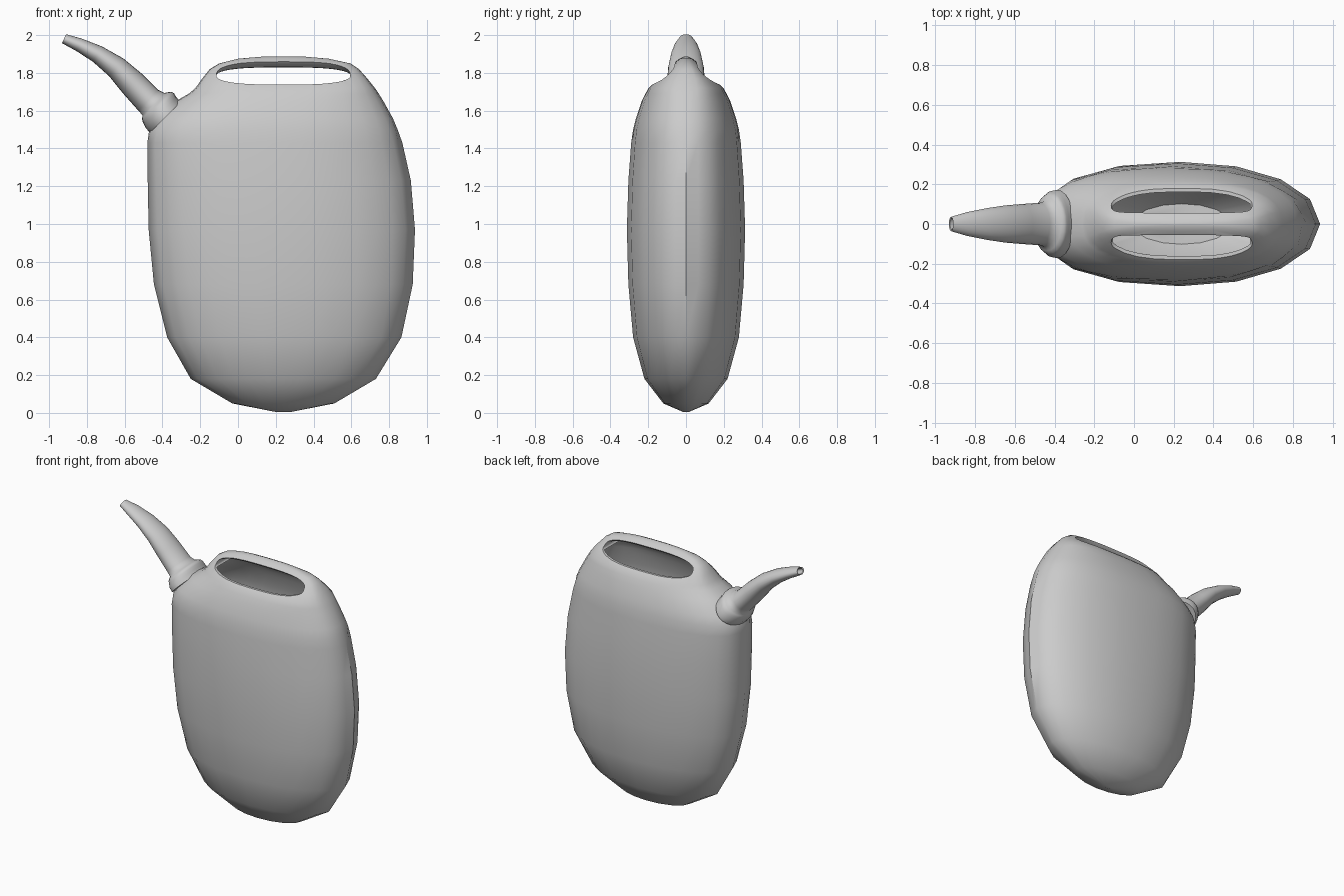
import bpy, bmesh, math
from mathutils import Vector

if "Cube" in bpy.data.objects:
    bpy.data.objects.remove(bpy.data.objects["Cube"])


def make_object(name, rings, angle=40):
    """Skin a list of equal-length closed rings and cap both ends."""
    bm = bmesh.new()
    loops = [[bm.verts.new(p) for p in ring] for ring in rings]
    n = len(loops[0])
    for a, b in zip(loops, loops[1:]):
        for i in range(n):
            j = (i + 1) % n
            bm.faces.new((a[i], a[j], b[j], b[i]))
    bm.faces.new(loops[0][::-1])
    bm.faces.new(loops[-1])
    bmesh.ops.remove_doubles(bm, verts=bm.verts, dist=0.0005)
    bmesh.ops.recalc_face_normals(bm, faces=bm.faces)
    mesh = bpy.data.meshes.new(name)
    bm.to_mesh(mesh)
    bm.free()
    ob = bpy.data.objects.new(name, mesh)
    bpy.context.collection.objects.link(ob)
    smooth(ob, angle)
    return ob


def smooth(ob, angle):
    bpy.ops.object.select_all(action='DESELECT')
    ob.select_set(True)
    bpy.context.view_layer.objects.active = ob
    bpy.ops.object.shade_smooth_by_angle(angle=math.radians(angle))


def spow(v, n):
    return math.copysign(abs(v) ** (2 / n), v)


def body_ring(z, xl, xr, hy, n_left, n_right, segs=32):
    c, r = (xl + xr) / 2, (xr - xl) / 2
    pts = []
    for i in range(segs):
        t = 2 * math.pi * i / segs
        n = n_right if math.cos(t) > 0 else n_left
        pts.append(Vector((c + r * spow(math.cos(t), n), hy * spow(math.sin(t), n), z)))
    if z < 1.5:  # coarse facets on the lower body
        for i in range(1, segs, 2):
            pts[i] = pts[i - 1].lerp(pts[(i + 1) % segs], 0.53)
    return pts


# height, left x, right x, half depth, squareness left, right
PROFILE = [
    (0.005, 0.2, 0.28, 0.015, 2, 2), (0.05, -0.03, 0.51, 0.12, 2, 2),
    (0.18, -0.25, 0.73, 0.22, 2, 2), (0.40, -0.375, 0.865, 0.28, 2.1, 2.1),
    (0.68, -0.445, 0.925, 0.305, 2.2, 2.1), (0.97, -0.473, 0.937, 0.313, 2.3, 2.1),
    (1.23, -0.478, 0.915, 0.305, 2.4, 2.1), (1.43, -0.48, 0.87, 0.29, 2.5, 2.2),
    (1.50, -0.47, 0.845, 0.28, 2.5, 2.3), (1.56, -0.43, 0.82, 0.265, 2.5, 2.3),
    (1.65, -0.33, 0.77, 0.235, 2.5, 2.4), (1.69, -0.26, 0.745, 0.215, 2.5, 2.5),
    (1.72, -0.225, 0.725, 0.198, 2.7, 2.7), (1.77, -0.19, 0.685, 0.147, 3, 3),
    (1.82, -0.15, 0.64, 0.095, 3, 3), (1.85, -0.10, 0.595, 0.068, 2.8, 2.8),
    (1.875, 0.0, 0.48, 0.035, 2.4, 2.4), (1.888, 0.15, 0.33, 0.008, 2, 2)]

body = make_object("can_body", [body_ring(*p) for p in PROFILE])

# Hollow inside of the can
T = 0.02
inner = [body_ring(z + (T if z < 0.3 else 0), xl + T, xr - T, hy - T * 0.9, a, b)
         for z, xl, xr, hy, a, b in PROFILE if 0.04 < z < 1.8]
cavity = make_object("cavity_cutter", inner)


# Handle opening: flares upward away from the middle so the grip is rounded
def hole_ring(y, top):
    low, c, r = 1.738, 0.24, 0.355
    mid = 1.785
    ring = []
    for i in range(40):
        t = 2 * math.pi * i / 40
        s = spow(math.sin(t), 2.2)
        ring.append((c + r * spow(math.cos(t), 3), y,
                     mid + s * ((top - mid) if s > 0 else (mid - low))))
    return ring


half = [(0.0, 1.829), (0.02, 1.832), (0.045, 1.847), (0.07, 1.875), (0.35, 1.9)]
stations = [(-y, t) for y, t in half[:0:-1]] + half
opening = make_object("opening_cutter", [hole_ring(y, t) for y, t in stations])

for cutter in (cavity, opening):
    mod = body.modifiers.new("cut", 'BOOLEAN')
    mod.operation = 'DIFFERENCE'
    mod.solver = 'EXACT'
    mod.object = cutter
    bpy.context.view_layer.objects.active = body
    bpy.ops.object.modifier_apply(modifier=mod.name)
    bpy.data.objects.remove(cutter, do_unlink=True)
smooth(body, 40)

# Spout with a collar: centre x, z, radius in the side plane, radius in y
SPOUT = [
    (-0.385, 1.565, 0.115, 0.172), (-0.408, 1.59, 0.115, 0.168),
    (-0.418, 1.61, 0.114, 0.157), (-0.428, 1.622, 0.11, 0.15),
    (-0.437, 1.628, 0.1, 0.135), (-0.447, 1.635, 0.083, 0.115),
    (-0.475, 1.655, 0.076, 0.107), (-0.56, 1.745, 0.072, 0.101),
    (-0.645, 1.83, 0.06, 0.094), (-0.745, 1.90, 0.047, 0.079),
    (-0.84, 1.948, 0.036, 0.06), (-0.921, 1.981, 0.026, 0.036),
    (-0.918, 1.979, 0.019, 0.028), (-0.84, 1.947, 0.026, 0.048)]
rings = []
for i, (x, z, rs, ry) in enumerate(SPOUT):
    k = min(max(i, 1), 10)
    d = Vector((SPOUT[k + 1][0] - SPOUT[k - 1][0], 0, SPOUT[k + 1][1] - SPOUT[k - 1][1]))
    d = Vector((-0.7, 0, 0.7)) if i < 6 else d
    d.normalize()
    side = Vector((d.z, 0, -d.x))
    rings.append([Vector((x, 0, z)) + side * rs * math.cos(2 * math.pi * j / 24)
                  + Vector((0, ry * math.sin(2 * math.pi * j / 24), 0)) for j in range(24)])
make_object("spout", rings, 50)
